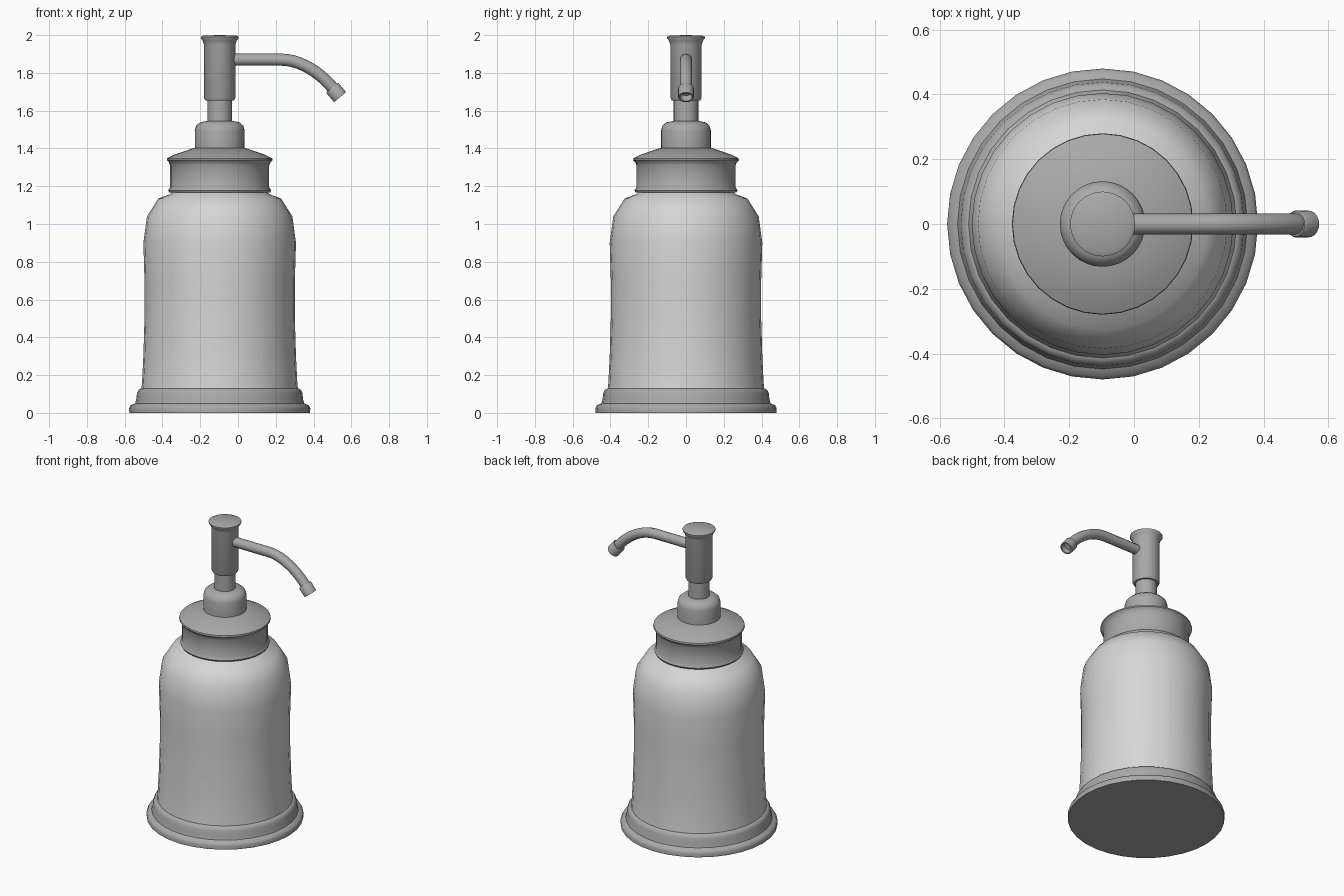
import bpy, bmesh, math
from mathutils import Vector

cube = bpy.data.objects.get("Cube")
if cube:
    bpy.data.objects.remove(cube, do_unlink=True)

AXIS_X = -0.097


def make_material(name, value):
    mat = bpy.data.materials.new(name)
    mat.use_nodes = True
    color = (value, value, value, 1)
    mat.diffuse_color = color
    mat.node_tree.nodes["Principled BSDF"].inputs["Base Color"].default_value = color
    return mat


metal = make_material("brushed metal grey", 0.40)
ceramic = make_material("light ceramic grey", 0.67)


def smooth(obj, angle):
    bpy.ops.object.select_all(action="DESELECT")
    obj.select_set(True)
    bpy.context.view_layer.objects.active = obj
    bpy.ops.object.shade_smooth_by_angle(angle=math.radians(angle))


def lathe(name, profile, mat, steps=32, location=(AXIS_X, 0, 0), angle=40):
    """Spin a (radius, height) profile around the local z axis."""
    bm = bmesh.new()
    verts = [bm.verts.new((r, 0, z)) for r, z in profile]
    edges = [bm.edges.new(pair) for pair in zip(verts, verts[1:])]
    bmesh.ops.spin(bm, geom=verts + edges, cent=(0, 0, 0), axis=(0, 0, 1),
                   angle=math.tau, steps=steps)
    bmesh.ops.remove_doubles(bm, verts=bm.verts, dist=0.0005)
    bmesh.ops.recalc_face_normals(bm, faces=bm.faces)
    mesh = bpy.data.meshes.new(name)
    bm.to_mesh(mesh)
    bm.free()
    obj = bpy.data.objects.new(name, mesh)
    bpy.context.collection.objects.link(obj)
    obj.location = location
    mesh.materials.append(mat)
    smooth(obj, angle)
    return obj


# Stepped foot
lathe("base_ring", [(0, 0), (0.478, 0), (0.48, 0.025), (0.472, 0.04), (0.448, 0.05),
                    (0.442, 0.07), (0.438, 0.105), (0.43, 0.122), (0.415, 0.13),
                    (0, 0.13)], metal, angle=50)

# Waisted bottle with rounded shoulder
lathe("bottle", [(0, 0.12), (0.415, 0.12), (0.411, 0.16), (0.404, 0.3), (0.398, 0.5),
                 (0.398, 0.7), (0.404, 0.9), (0.385, 1.04), (0.325, 1.135),
                 (0.262, 1.158), (0.24, 1.18), (0, 1.18)], ceramic)

# Collar with a lower bead, flared rim and sloping lid
lathe("collar", [(0, 1.168), (0.268, 1.168), (0.273, 1.178), (0.262, 1.195),
                 (0.262, 1.31), (0.27, 1.328), (0.28, 1.338), (0.278, 1.348),
                 (0.24, 1.367), (0.135, 1.403), (0, 1.403)], metal)

# Rounded cap and stem
lathe("pump_cap", [(0, 1.39), (0.131, 1.39), (0.132, 1.495), (0.125, 1.52),
                   (0.105, 1.538), (0.065, 1.546), (0, 1.546)], metal)
lathe("pump_stem", [(0, 1.53), (0.065, 1.53), (0.065, 1.67), (0, 1.67)], metal, 24)

# Pump head with flared button
lathe("pump_head", [(0, 1.655), (0.076, 1.655), (0.083, 1.668), (0.083, 1.95),
                    (0.09, 1.97), (0.1, 1.984), (0.1, 1.991), (0.085, 1.998),
                    (0, 2.0)], metal)

# Bent spout
curve = bpy.data.curves.new("spout", "CURVE")
curve.dimensions = "3D"
curve.bevel_depth = 0.032
curve.bevel_resolution = 4
curve.resolution_u = 10
curve.use_fill_caps = True
curve.materials.append(metal)
spline = curve.splines.new("BEZIER")
spline.bezier_points.add(2)
path = [((-0.06, 1.87), (0.09, 0)), ((0.23, 1.87), (0.10, 0)), ((0.51, 1.71), (0.07, -0.09))]
for point, ((x, z), (hx, hz)) in zip(spline.bezier_points, path):
    centre, handle = Vector((x, 0, z)), Vector((hx, 0, hz))
    point.co = centre
    point.handle_left = centre - handle
    point.handle_right = centre + handle
spout = bpy.data.objects.new("spout", curve)
bpy.context.collection.objects.link(spout)
bpy.ops.object.select_all(action="DESELECT")
spout.select_set(True)
bpy.context.view_layer.objects.active = spout
bpy.ops.object.convert(target="MESH")
smooth(bpy.context.object, 40)

# Hollow nozzle tip, aimed along the end of the spout
nozzle = lathe("nozzle", [(0, 0), (0.038, 0), (0.042, 0.006), (0.041, 0.066),
                          (0.032, 0.066), (0.031, 0.03), (0, 0.03)],
               metal, 20, (0.498, 0, 1.722))
nozzle.rotation_mode = "QUATERNION"
nozzle.rotation_quaternion = Vector((0.64, 0, -0.77)).to_track_quat("Z", "Y")
